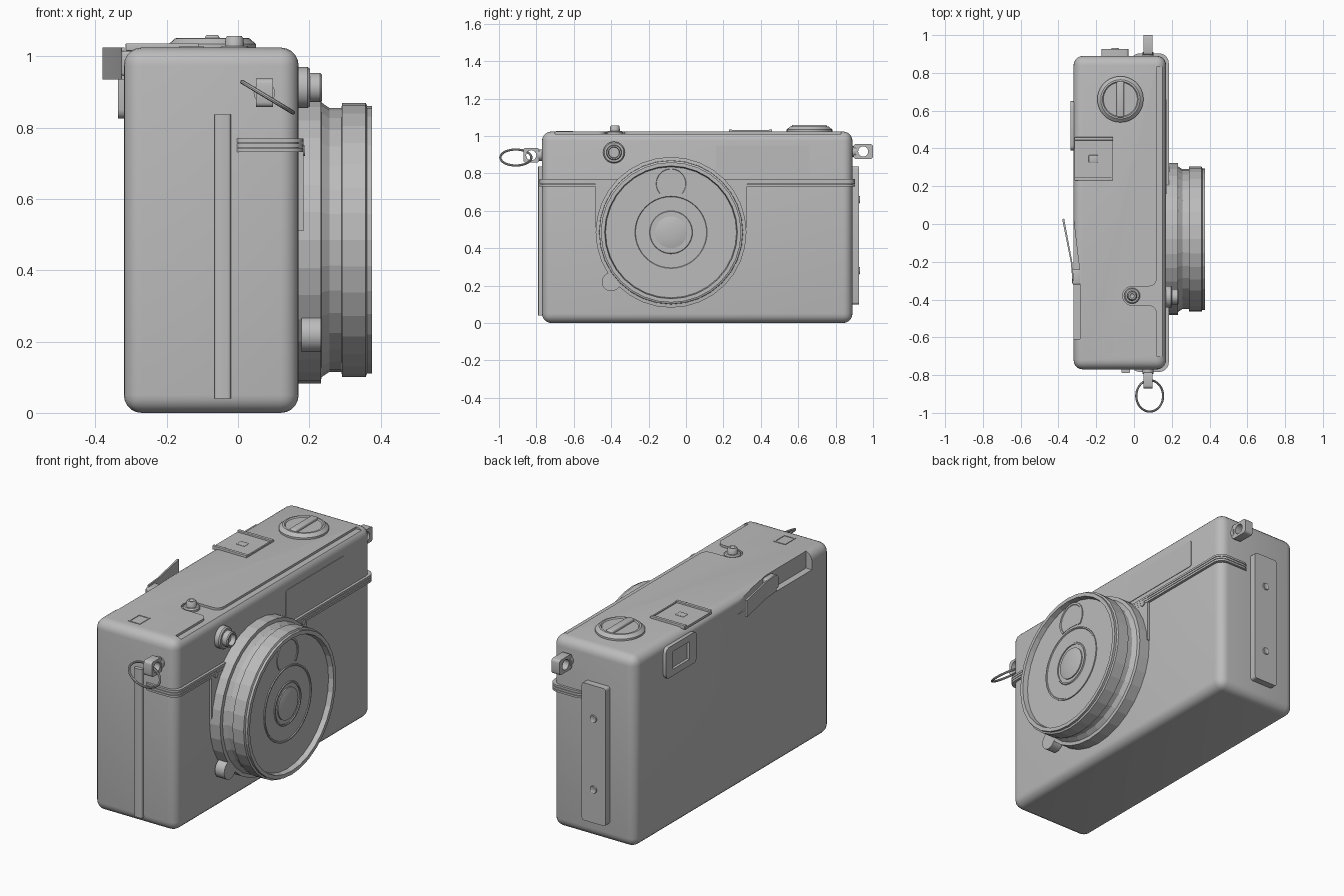
import bpy, bmesh, math
from mathutils import Vector, Matrix

old = bpy.data.objects.get("Cube")
if old:
    bpy.data.objects.remove(old, do_unlink=True)

grey = bpy.data.materials.new("plain grey")
grey.use_nodes = True
grey.diffuse_color = (0.5, 0.5, 0.5, 1)
grey.node_tree.nodes["Principled BSDF"].inputs["Base Color"].default_value = (0.5, 0.5, 0.5, 1)

AXIS_X = Matrix(((0, 0, 1), (1, 0, 0), (0, 1, 0))).to_4x4()   # local z -> world x


def finish(name, bm, angle=35):
    bmesh.ops.recalc_face_normals(bm, faces=bm.faces)
    mesh = bpy.data.meshes.new(name)
    bm.to_mesh(mesh)
    bm.free()
    mesh.materials.append(grey)
    ob = bpy.data.objects.new(name, mesh)
    bpy.context.collection.objects.link(ob)
    smooth(ob, angle)
    return ob


def smooth(ob, angle=35):
    bpy.ops.object.select_all(action="DESELECT")
    ob.select_set(True)
    bpy.context.view_layer.objects.active = ob
    bpy.ops.object.shade_smooth_by_angle(angle=math.radians(angle))


def box(name, lo, hi, bevel=0, along=None, segments=3):
    """Box between two corners; bevels all edges or those along one axis."""
    bm = bmesh.new()
    lo, hi = Vector(lo), Vector(hi)
    size = hi - lo
    bmesh.ops.create_cube(bm, size=1, matrix=Matrix.Translation((lo + hi) / 2) @ Matrix.Diagonal((*size, 1)))
    if bevel:
        edges = [e for e in bm.edges if along is None
                 or abs((e.verts[0].co - e.verts[1].co)[along]) > 1e-5]
        bmesh.ops.bevel(bm, geom=edges, offset=bevel, segments=segments, profile=0.5, affect="EDGES")
    return finish(name, bm)


def lathe(name, profile, at, matrix=Matrix.Identity(4), sides=32, angle=35):
    """Revolve (radius, height) points about local z, placed at a point."""
    bm = bmesh.new()
    vs = [bm.verts.new((r, 0, h)) for r, h in profile]
    es = [bm.edges.new(p) for p in zip(vs, vs[1:])]
    bmesh.ops.spin(bm, geom=vs + es, cent=(0, 0, 0), axis=(0, 0, 1), angle=math.tau, steps=sides)
    bmesh.ops.remove_doubles(bm, verts=bm.verts, dist=1e-5)
    bmesh.ops.transform(bm, matrix=Matrix.Translation(at) @ matrix, verts=bm.verts)
    return finish(name, bm, angle)


def rod(name, radius, depth, at, matrix=Matrix.Identity(4), sides=24):
    return lathe(name, [(0, 0), (radius, 0), (radius, depth), (0, depth)], at, matrix, sides)


def prism(name, outline, z0, z1):
    bm = bmesh.new()
    face = bm.faces.new([bm.verts.new((x, y, z0)) for x, y in outline])
    up = bmesh.ops.extrude_face_region(bm, geom=[face])["geom"]
    bmesh.ops.translate(bm, vec=(0, 0, z1 - z0), verts=[v for v in up if isinstance(v, bmesh.types.BMVert)])
    return finish(name, bm)


def arc(cx, cy, r, start, end, steps=6):
    return [(cx + r * math.cos(math.radians(start + (end - start) * i / steps)),
             cy + r * math.sin(math.radians(start + (end - start) * i / steps))) for i in range(steps + 1)]


def cut(ob, *cutters):
    for c in cutters:
        mod = ob.modifiers.new("cut", "BOOLEAN")
        mod.operation, mod.object, mod.solver = "DIFFERENCE", c, "EXACT"
        bpy.context.view_layer.objects.active = ob
        bpy.ops.object.modifier_apply(modifier=mod.name)
        bpy.data.objects.remove(c, do_unlink=True)
    smooth(ob)


# Body with a lower front shelf, button bay and thumb lever recess
body = box("body", (-0.32, -0.77, 0), (0.17, 0.89, 1.024), 0.05, segments=5)
shelf = ([(0.25, -0.70), (0.12, -0.70)] + arc(0.08, -0.47, 0.04, 0, 90)
         + arc(-0.01, -0.38, 0.05, 270, 90, 10) + arc(0.08, -0.29, 0.04, 270, 360)
         + [(0.12, 0.83), (0.25, 0.83)])
lever_recess = [(-0.5, -0.61), (-0.285, -0.61), (-0.285, -0.27), (-0.322, 0.04), (-0.5, 0.04)]
cut(body, prism("shelf_cutter", shelf, 1.012, 1.2), prism("recess_cutter", lever_recess, 0.93, 1.2))

# Triple ridged trim wrapping the front
for i in range(3):
    z = 0.731 + i * 0.0135
    box("trim_ridge", (-0.02, -0.783, z), (0.184, 0.903, z + 0.011), 0.05, along=2, segments=5)

# Side strip, back hinge plate and its screws
box("side_strip", (-0.066, -0.79, 0.04), (-0.02, -0.75, 0.837), 0.008, along=2)
box("hinge_plate", (-0.172, 0.87, 0.10), (-0.03, 0.926, 0.837), 0.012, along=1)
for z in (0.28, 0.66):
    lathe("hinge_screw", [(0, 0.002), (0.012, 0.002), (0.018, 0.005), (0.02, 0)], (-0.1, 0.926, z),
          Matrix.Rotation(-math.pi / 2, 4, "X"), 16)

# Strap lugs with holes and the split ring
for name, y0, y1, z in (("left_lug", 0.895, 1.0, 0.917), ("right_lug", -0.87, -0.785, 0.897)):
    lug = box(name, (0.05, y0, z - 0.04), (0.098, y1, z + 0.04), 0.014, along=0)
    cut(lug, rod("lug_cutter", 0.027, 0.2, (0, (y0 + y1) / 2, z), AXIS_X))
rod("left_lug_stem", 0.03, 0.04, (0.074, 0.87, 0.917), Matrix.Rotation(-math.pi / 2, 4, "X"))
rod("right_lug_stem", 0.03, 0.04, (0.074, -0.755, 0.897), Matrix.Rotation(math.pi / 2, 4, "X"))
ring_profile = [(0.083 + a, b) for a, b in arc(0, 0, 0.006, 0, 360, 8)]
lathe("split_ring", ring_profile, (0.083, -0.91, 0.885), Matrix.Rotation(math.radians(31), 4, "Y"), 40)

# Lens mount plate with screws
lens = (0, -0.08, 0.485)
box("mount_plate", (0.15, -0.485, 0.51), (0.183, 0.325, 0.768))
for y in (-0.45, 0.29):
    rod("mount_screw", 0.015, 0.006, (0.182, y, 0.735), AXIS_X, 16)

# Stepped lens barrel with a sunken face
lathe("lens_barrel", [(0, 0.15), (0.403, 0.15), (0.403, 0.232), (0.385, 0.234), (0.37, 0.256),
                      (0.37, 0.29), (0.384, 0.292), (0.384, 0.358), (0.375, 0.362), (0.375, 0.375),
                      (0.355, 0.375), (0.35, 0.348), (0, 0.348)], lens, AXIS_X, 32, 9)
lathe("inner_ring", [(0.2, 0.345), (0.2, 0.354), (0.193, 0.354), (0.19, 0.35), (0.115, 0.35),
                     (0.112, 0.354), (0.105, 0.354), (0.105, 0.345)], lens, AXIS_X, 40)
lathe("lens_glass", [(0.085, 0.345), (0.085, 0.354), (0.065, 0.359), (0.035, 0.363), (0, 0.364)],
      lens, AXIS_X, 32)
meter = lathe("meter_window", [(0, 0.345), (0.09, 0.345), (0.09, 0.353), (0.08, 0.353), (0.078, 0.35), (0, 0.35)],
              (0, -0.08, 0.745), AXIS_X, 32)
cut(meter, rod("meter_cutter", 0.215, 0.3, (0.2, -0.08, 0.485), AXIS_X, 40))

# Focus tab and flash socket
rod("focus_tab", 0.05, 0.055, (0.178, -0.40, 0.22), AXIS_X)
lathe("flash_socket", [(0, 0.15), (0.058, 0.15), (0.058, 0.195), (0.052, 0.202), (0.041, 0.202),
                       (0.041, 0.23), (0.037, 0.235), (0.03, 0.235), (0.028, 0.21), (0, 0.21)],
      (0, -0.385, 0.912), AXIS_X, 28)

# Front finder window and top counter window
box("finder_window", (0.165, 0.16, 0.80), (0.173, 0.66, 0.95), 0.015, along=0)
counter = box("counter_frame", (-0.165, -0.695, 1.02), (-0.095, -0.605, 1.027))
cut(counter, box("counter_cutter", (-0.157, -0.687, 1.0), (-0.103, -0.613, 1.1)))

# Shutter button in a collar
lathe("shutter_button", [(0, 1.0), (0.042, 1.0), (0.042, 1.022), (0.036, 1.028), (0.027, 1.028),
                         (0.025, 1.05), (0.02, 1.057), (0.012, 1.057), (0, 1.046)], (-0.01, -0.38, 0), sides=24)

# Speed dial with finger grip
lathe("dial", [(0, 1.02), (0.122, 1.02), (0.122, 1.034), (0.104, 1.05), (0.095, 1.051), (0.09, 1.045), (0, 1.045)],
      (-0.072, 0.66, 0), sides=36)
box("dial_grip", (-0.092, 0.565, 1.03), (-0.052, 0.755, 1.06), 0.008)

# Accessory shoe with folded rails
box("shoe_floor", (-0.315, 0.235, 1.015), (-0.11, 0.455, 1.027))
for lo, hi in ((0.23, 0.247), (0.443, 0.46)):
    box("shoe_rail", (-0.315, lo, 1.015), (-0.11, hi, 1.036), 0.003)
box("shoe_stop", (-0.118, 0.23, 1.015), (-0.11, 0.46, 1.032))
box("shoe_contact", (-0.24, 0.325, 1.02), (-0.19, 0.365, 1.031), 0.004)

# Eyepiece frame
eyepiece = box("eyepiece", (-0.337, 0.39, 0.825), (-0.31, 0.65, 0.99), 0.025, along=0)
cut(eyepiece, box("eyepiece_cutter", (-0.4, 0.45, 0.86), (-0.322, 0.59, 0.955)))

# Bent thumb lever
lever = [(-0.318, -0.30), (-0.326, -0.30), (-0.335, -0.2), (-0.38, 0.025), (-0.37, 0.03), (-0.327, -0.2)]
thumb = prism("thumb_lever", lever, 0.935, 1.024)
box("lever_arm", (-0.327, -0.32, 0.945), (-0.28, -0.24, 1.015), 0.008)
